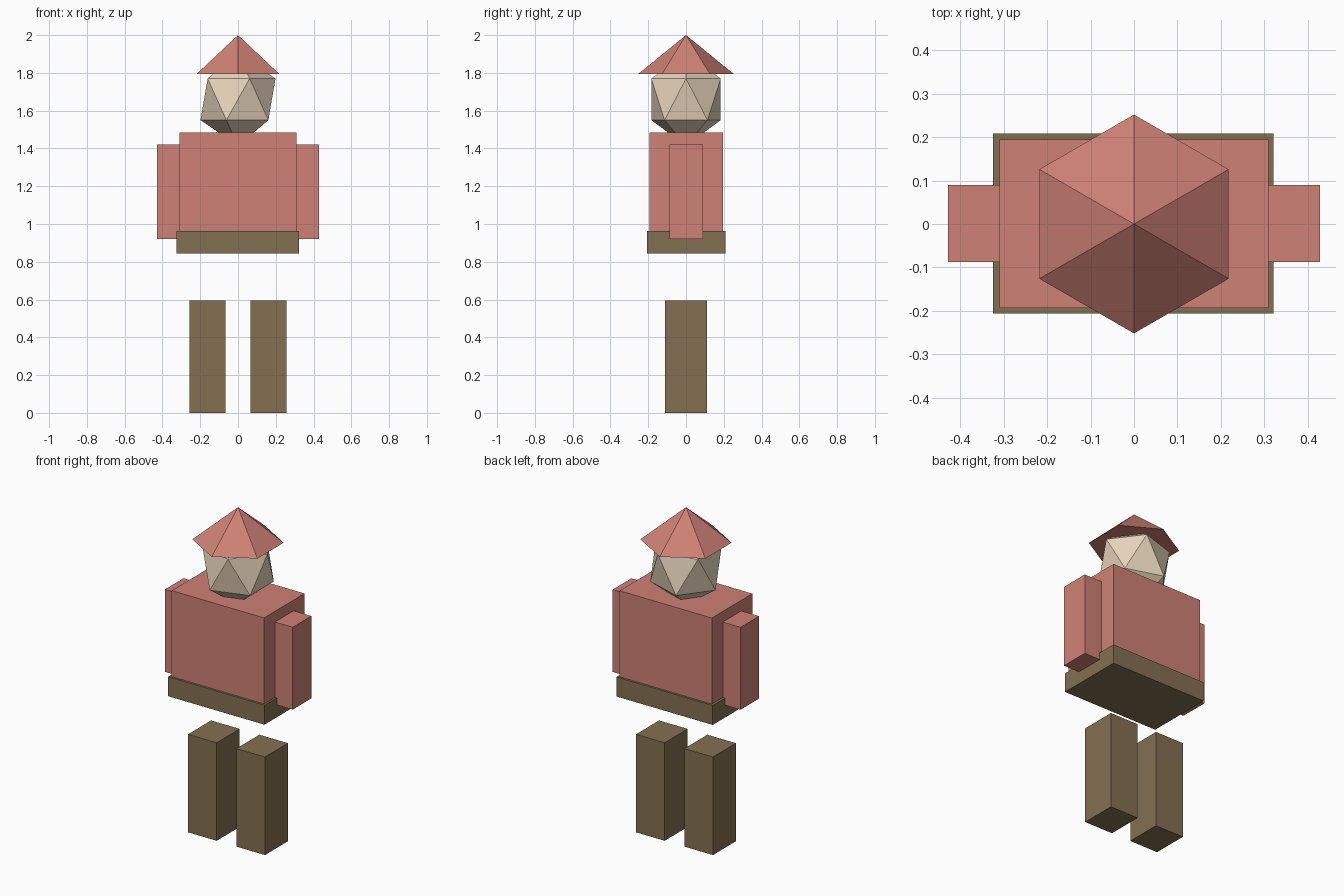
import bpy

if "Cube" in bpy.data.objects:
    bpy.data.objects.remove(bpy.data.objects["Cube"])


def material(name, color):
    m = bpy.data.materials.new(name)
    m.diffuse_color = (*color, 1)
    m.use_nodes = True
    m.node_tree.nodes["Principled BSDF"].inputs["Base Color"].default_value = m.diffuse_color
    return m


RED = material("salmon cloth", (0.62, 0.22, 0.18))
BROWN = material("brown cloth", (0.23, 0.16, 0.085))
SKIN = material("skin", (0.80, 0.66, 0.50))


def finish(name, mat):
    ob = bpy.context.object
    ob.name = name
    ob.data.materials.append(mat)
    return ob


def box(name, mat, x, y, z):
    """Box from (min, max) ranges on each axis."""
    ranges = (x, y, z)
    bpy.ops.mesh.primitive_cube_add(size=1, location=[(a + b) / 2 for a, b in ranges])
    ob = finish(name, mat)
    ob.scale = [b - a for a, b in ranges]
    return ob


# Body
box("torso", RED, (-0.31, 0.31), (-0.193, 0.195), (0.95, 1.485))
box("hips", BROWN, (-0.325, 0.322), (-0.206, 0.208), (0.845, 0.963))

# Arms and legs, mirrored left and right
for side, s in (("left", -1), ("right", 1)):
    box(side + "_arm", RED, sorted((s * 0.30, s * 0.429)), (-0.088, 0.09), (0.92, 1.42))
    box(side + "_leg", BROWN, sorted((s * 0.066, s * 0.258)), (-0.11, 0.11), (0, 0.595))

# Head: twenty-sided ball, slightly stretched upward
bpy.ops.mesh.primitive_ico_sphere_add(subdivisions=1, radius=1, location=(0, 0, 1.66))
finish("head", SKIN).scale = (0.222, 0.216, 0.246)

# Six-sided pointed hat
bpy.ops.mesh.primitive_cone_add(vertices=6, radius1=0.252, depth=0.205, location=(0, 0, 1.8975))
finish("hat", RED)
